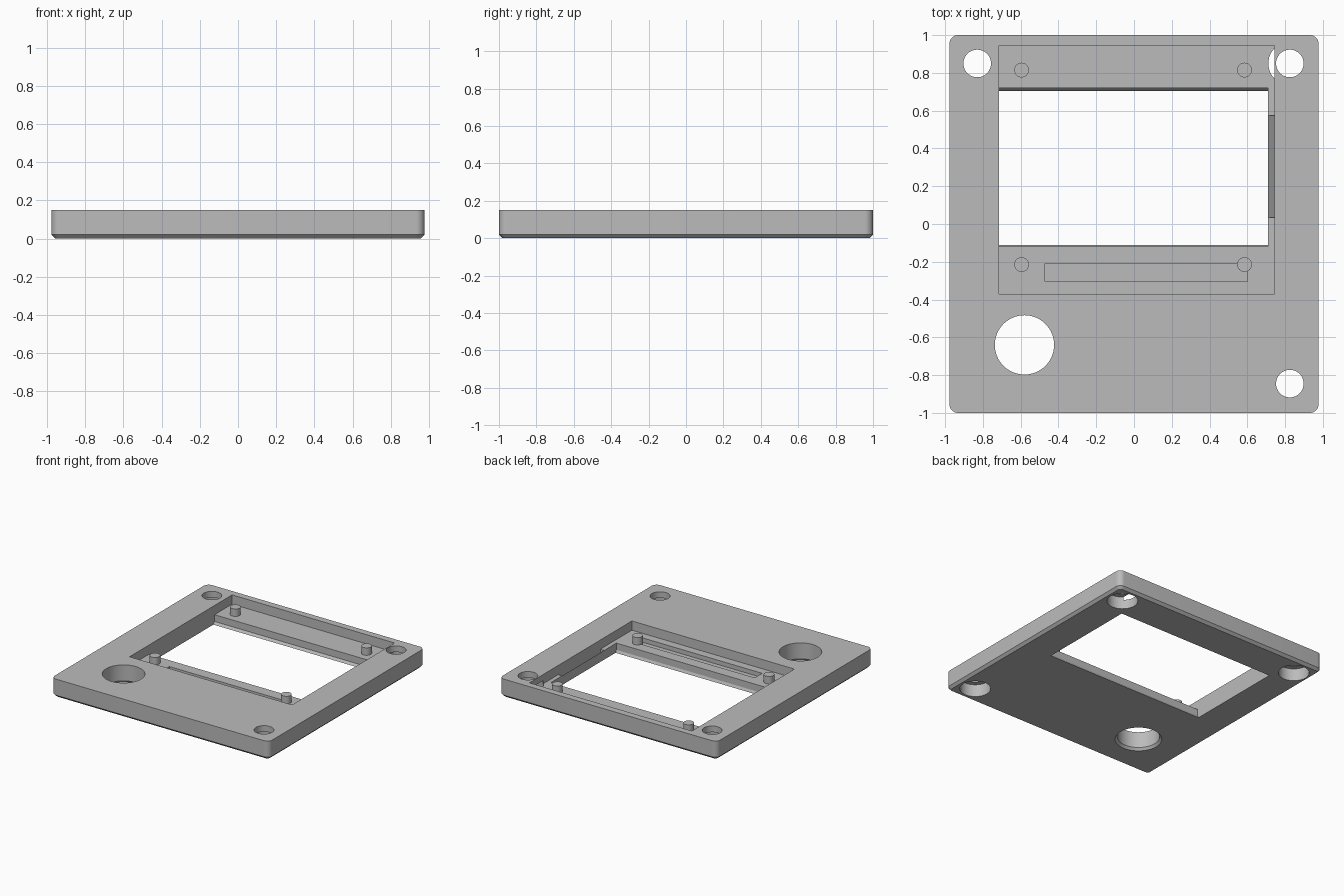
import bpy, bmesh, math

if "Cube" in bpy.data.objects:
    bpy.data.objects.remove(bpy.data.objects["Cube"])

grey = bpy.data.materials.new("plain grey")
grey.diffuse_color = (0.5, 0.5, 0.5, 1)
grey.use_nodes = True
grey.node_tree.nodes["Principled BSDF"].inputs["Base Color"].default_value = grey.diffuse_color


def loft(name, rings):
    """Closed solid through rings of matching 3D points."""
    bm = bmesh.new()
    rows = [[bm.verts.new(p) for p in ring] for ring in rings]
    n = len(rows[0])
    for a, b in zip(rows, rows[1:]):
        for i in range(n):
            j = (i + 1) % n
            bm.faces.new((a[i], a[j], b[j], b[i]))
    bm.faces.new(rows[0][::-1])
    bm.faces.new(rows[-1])
    bmesh.ops.recalc_face_normals(bm, faces=bm.faces)
    mesh = bpy.data.meshes.new(name)
    bm.to_mesh(mesh)
    bm.free()
    mesh.materials.append(grey)
    ob = bpy.data.objects.new(name, mesh)
    bpy.context.collection.objects.link(ob)
    return ob


def rounded_rect(hx, hy, r, z, steps=8):
    pts = []
    for k, (sx, sy) in enumerate(((1, 1), (-1, 1), (-1, -1), (1, -1))):
        for i in range(steps + 1):
            a = math.pi / 2 * (k + i / steps)
            pts.append((sx * (hx - r) + r * math.cos(a),
                        sy * (hy - r) + r * math.sin(a), z))
    return pts


def turned(name, x, y, profile, n=48):
    """Round solid from (radius, height) steps."""
    return loft(name, [[(x + r * math.cos(2 * math.pi * i / n),
                         y + r * math.sin(2 * math.pi * i / n), z)
                        for i in range(n)] for r, z in profile])


def box(name, x0, x1, y0, y1, z0, z1):
    return loft(name, [[(x0, y0, z), (x1, y0, z), (x1, y1, z), (x0, y1, z)]
                       for z in (z0, z1)])


def cut(target, cutter):
    m = target.modifiers.new("cut", 'BOOLEAN')
    m.operation, m.solver, m.object = 'DIFFERENCE', 'EXACT', cutter
    bpy.context.view_layer.objects.active = target
    bpy.ops.object.modifier_apply(modifier=m.name)
    bpy.data.objects.remove(cutter)


# Plate with rounded corners and a chamfered lower edge
T, FLOOR = 0.15, 0.075
plate = loft("cover_plate", [rounded_rect(0.957, 0.98, 0.025, 0),
                             rounded_rect(0.977, 1.0, 0.045, 0.02),
                             rounded_rect(0.977, 1.0, 0.045, T)])

# Recess for the display board
cut(plate, box("recess_cutter", -0.715, 0.745, -0.37, 0.945, FLOOR, 0.3))

# Window with a small sloped lip on its long sides
lip = [(-0.11, -0.1), (0.705, -0.1), (0.705, 0), (0.72, 0.02),
       (0.72, 0.2), (-0.12, 0.2), (-0.12, 0.02), (-0.11, 0)]
cut(plate, loft("window_cutter", [[(x, y, z) for y, z in lip]
                                  for x in (-0.715, 0.71)]))

# Sloped relief along the right side of the window
ramp = [(0.70, 0.08), (0.71, FLOOR), (0.745, 0.045), (0.745, 0.1), (0.70, 0.1)]
cut(plate, loft("relief_cutter", [[(x, y, z) for x, z in ramp]
                                  for y in (0.035, 0.575)]))

# Shallow slot in the recess floor
cut(plate, box("slot_cutter", -0.47, 0.6, -0.305, -0.21, 0.04, 0.1))

# Corner screw holes, counterbored from below
for x, y in ((-0.83, 0.85), (0.825, 0.85), (0.825, -0.845)):
    cut(plate, turned("screw_hole_cutter", x, y,
                      [(0.114, -0.1), (0.114, 0.1), (0.073, 0.1), (0.073, 0.3)]))

# Large round opening with a chamfer underneath
cut(plate, turned("opening_cutter", -0.58, -0.64,
                  [(0.173, -0.1), (0.173, 0), (0.157, 0.02), (0.157, 0.3)], 64))

# Locating pegs
pegs = [turned("locating_peg", x, y, [(0.039, 0.035), (0.039, 0.135)], 32)
        for x in (-0.595, 0.585) for y in (0.815, -0.215)]

# Smooth the round walls, keep the edges sharp
for ob in [plate] + pegs:
    bpy.ops.object.select_all(action='DESELECT')
    ob.select_set(True)
    bpy.context.view_layer.objects.active = ob
    bpy.ops.object.shade_smooth_by_angle(angle=math.radians(25))
